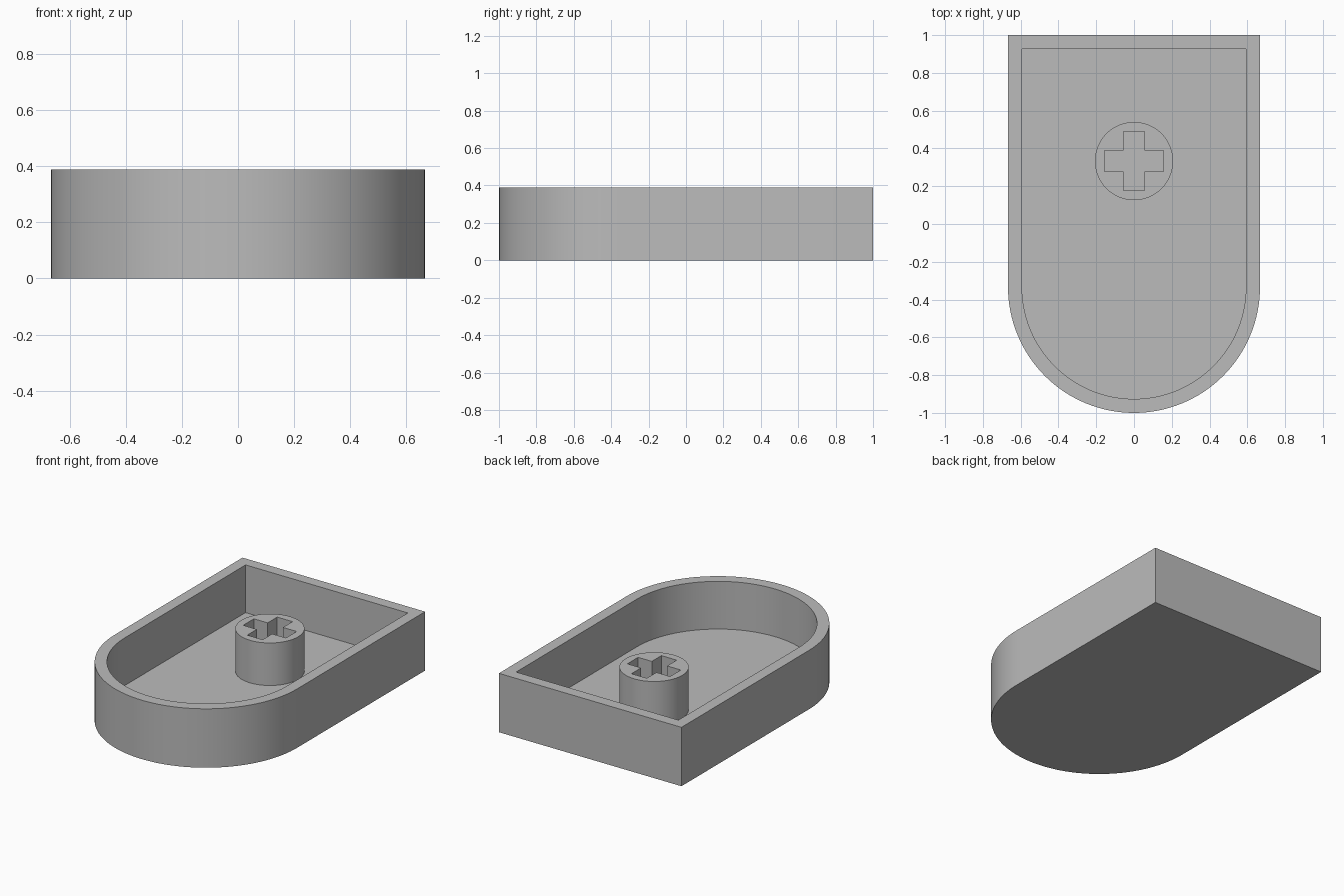
import bpy
import bmesh
from math import cos, sin, pi, radians

cube = bpy.data.objects.get("Cube")
if cube:
    bpy.data.objects.remove(cube, do_unlink=True)

HALF_W, HEIGHT, WALL = 0.667, 0.389, 0.074
ARC_Y, STEM_Y = -0.333, 0.333
STEM_R, STEM_TOP = 0.207, 0.355
ARM, ARM_HALF = 0.156, 0.056

grey = bpy.data.materials.new("plain grey")
grey.use_nodes = True
grey.diffuse_color = (0.5, 0.5, 0.5, 1)
grey.node_tree.nodes["Principled BSDF"].inputs["Base Color"].default_value = (0.5, 0.5, 0.5, 1)


def arc(radius, cy, start, end, steps):
    """Points along a circular arc centred on x = 0."""
    angles = [start + (end - start) * i / steps for i in range(steps + 1)]
    return [(radius * cos(a), cy + radius * sin(a)) for a in angles]


def prism(name, outline, z0, z1):
    """Extrude a flat outline between two heights."""
    bm = bmesh.new()
    base = bm.faces.new([bm.verts.new((x, y, z0)) for x, y in outline])
    top = bmesh.ops.extrude_face_region(bm, geom=[base], use_keep_orig=True)["geom"]
    verts = [v for v in top if isinstance(v, bmesh.types.BMVert)]
    bmesh.ops.translate(bm, verts=verts, vec=(0, 0, z1 - z0))
    bmesh.ops.recalc_face_normals(bm, faces=bm.faces)
    mesh = bpy.data.meshes.new(name)
    bm.to_mesh(mesh)
    bm.free()
    mesh.materials.append(grey)
    obj = bpy.data.objects.new(name, mesh)
    bpy.context.collection.objects.link(obj)
    return obj


def carve(obj, cutter):
    """Subtract the cutter, discard it and shade the result."""
    mod = obj.modifiers.new("carve", "BOOLEAN")
    mod.operation, mod.solver, mod.object = "DIFFERENCE", "EXACT", cutter
    bpy.ops.object.select_all(action="DESELECT")
    bpy.context.view_layer.objects.active = obj
    obj.select_set(True)
    bpy.ops.object.modifier_apply(modifier=mod.name)
    bpy.data.objects.remove(cutter, do_unlink=True)
    bpy.ops.object.shade_smooth_by_angle(angle=radians(30))


def tombstone(inset):
    """Square back, semicircular front."""
    r = HALF_W - inset
    return [(r, 1 - inset), (-r, 1 - inset)] + arc(r, ARC_Y, pi, 2 * pi, 64)


# Open tray with a rounded front
tray = prism("tray", tombstone(0), 0, HEIGHT)
carve(tray, prism("tray_cavity", tombstone(WALL), WALL, HEIGHT + 0.1))

# Round stem rooted in the tray floor, with a cross-shaped socket
stem = prism("stem", arc(STEM_R, STEM_Y, 0, 2 * pi, 64)[:-1], WALL / 2, STEM_TOP)
corner = [(ARM, -ARM_HALF), (ARM, ARM_HALF), (ARM_HALF, ARM_HALF)]
cross = []
for turn in range(4):
    c, s = cos(turn * pi / 2), sin(turn * pi / 2)
    cross += [(x * c - y * s, STEM_Y + x * s + y * c) for x, y in corner]
carve(stem, prism("socket_cutter", cross, -0.1, HEIGHT + 0.1))
